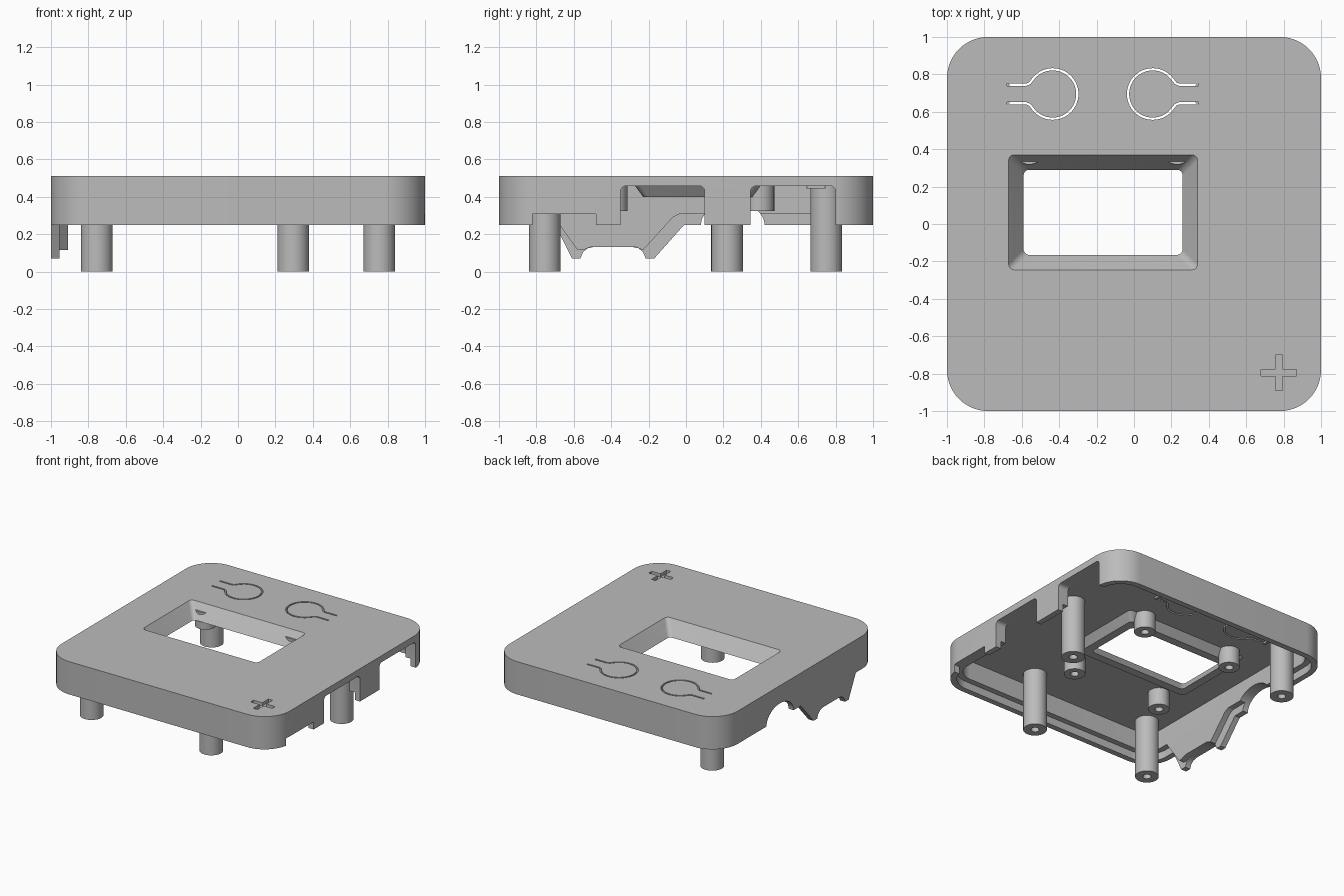
import bpy, bmesh
from math import sin, cos, pi, radians
from mathutils import Vector

if "Cube" in bpy.data.objects:
    bpy.data.objects.remove(bpy.data.objects["Cube"])

grey = bpy.data.materials.new("plain grey plastic")
grey.use_nodes = True
grey.diffuse_color = (0.5, 0.5, 0.5, 1)
grey.node_tree.nodes["Principled BSDF"].inputs["Base Color"].default_value = (0.5, 0.5, 0.5, 1)


def rounded(x0, x1, y0, y1, r, n=8):
    """Outline of a rectangle with rounded corners."""
    corners = [(x1 - r, y1 - r), (x0 + r, y1 - r), (x0 + r, y0 + r), (x1 - r, y0 + r)]
    return [(cx + r * cos(pi / 2 * (q + i / n)), cy + r * sin(pi / 2 * (q + i / n)))
            for q, (cx, cy) in enumerate(corners) for i in range(n + 1)]


def circle(cx, cy, rx, rz, n=40):
    return [(cx + rx * cos(2 * pi * i / n), cy + rz * sin(2 * pi * i / n)) for i in range(n)]


def loft(name, low, high, lo, hi, axis="Z"):
    """Solid between two matching outlines, along z or along x."""
    bm = bmesh.new()
    put = (lambda p, h: (p[0], p[1], h)) if axis == "Z" else (lambda p, h: (h, p[0], p[1]))
    a = [bm.verts.new(put(p, lo)) for p in low]
    b = [bm.verts.new(put(p, hi)) for p in high]
    n = len(a)
    bm.faces.new(a[::-1])
    bm.faces.new(b)
    for i in range(n):
        bm.faces.new((a[i], a[(i + 1) % n], b[(i + 1) % n], b[i]))
    bmesh.ops.recalc_face_normals(bm, faces=bm.faces)
    mesh = bpy.data.meshes.new(name)
    bm.to_mesh(mesh)
    bm.free()
    mesh.materials.append(grey)
    ob = bpy.data.objects.new(name, mesh)
    bpy.context.collection.objects.link(ob)
    return ob


def prism(name, outline, lo, hi, axis="Z"):
    return loft(name, outline, outline, lo, hi, axis)


def activate(ob):
    bpy.ops.object.select_all(action="DESELECT")
    ob.select_set(True)
    bpy.context.view_layer.objects.active = ob


def cut(target, cutter, keep=False):
    activate(target)
    mod = target.modifiers.new("cut", "BOOLEAN")
    mod.operation, mod.solver, mod.object = "DIFFERENCE", "EXACT", cutter
    bpy.ops.object.modifier_apply(modifier=mod.name)
    if not keep:
        bpy.data.objects.remove(cutter)


parts = []

# Lid shell: hollow from below, with a thinner lip along the bottom rim
shell = prism("lid_shell", rounded(-1, 1, -1, 1, 0.22, 14), 0.25, 0.51)
cut(shell, prism("cavity", rounded(-0.91, 0.91, -0.91, 0.91, 0.13, 14), 0.1, 0.46))
cut(shell, prism("lip", rounded(-0.955, 0.955, -0.955, 0.955, 0.175, 14), 0.1, 0.31))
parts.append(shell)

# Connector notches in the +x wall
for y0, y1, top in ((-0.35, 0.10, 0.458), (0.345, 0.80, 0.458), (-0.82, -0.48, 0.309)):
    r = 0.03 if top > 0.4 else 0.004
    cut(shell, prism("notch", rounded(y0, y1, 0.1, top, r), 0.86, 1.1, "X"))

# Cable arch in the -x wall
cut(shell, prism("arch", circle(0.25, 0.25, 0.17, 0.12), -1.1, -0.86, "X"))


# Window with sloping sides and a matching frame underneath
def window(z, grow):
    d = grow + (z - 0.40) / 0.11 * 0.08
    return rounded(-0.59 - d, 0.26 + d, -0.165 - d, 0.29 + d, 0.03)


opening = loft("opening", window(0.36, 0), window(0.55, 0), 0.36, 0.55)
frame = loft("window_frame", window(0.40, 0.065), window(0.465, 0.065), 0.40, 0.465)
cut(shell, opening, keep=True)
cut(frame, opening)
parts.append(frame)


# Flexible push buttons: keyhole slits through the plate
def ribbon(path, w):
    left, right = [], []
    for i, p in enumerate(path):
        d = (path[min(i + 1, len(path) - 1)] - path[max(i - 1, 0)]).normalized()
        side = Vector((-d.y, d.x)) * w / 2
        left.append(p + side)
        right.append(p - side)
    return left + right[::-1]


for cx, s, label in ((-0.435, 1, "right"), (0.10, -1, "left")):
    arm = [Vector((-0.245, 0.05)), Vector((-0.14, 0.05)), Vector((-0.122, 0.058))]
    ring = [Vector((0.132 * cos(radians(a)), 0.132 * sin(radians(a)))) for a in range(140, -141, -7)]
    path = arm + ring + [Vector((p.x, -p.y)) for p in arm[::-1]]
    path = [Vector((cx + s * p.x, 0.695 + p.y)) for p in path]
    cut(shell, prism("slit", ribbon(path, 0.012), 0.4, 0.6))
    hx = cx - s * 0.24
    parts.append(prism(label + "_button_hinge", rounded(hx - 0.01, hx + 0.01, 0.645, 0.745, 0.002, 1),
                       0.445, 0.462))

# Engraved plus mark
px, py, a, b = 0.775, -0.795, 0.095, 0.018
quarter = [(a, -b), (a, b), (b, b)]
plus = []
for q in range(4):
    for x, y in quarter:
        for _ in range(q):
            x, y = -y, x
        plus.append((px + x, py + y))
cut(shell, prism("plus_mark", plus, 0.485, 0.6))

# Hanging tab on the -x wall: outer skin and thicker inner layer
bowl = [(-0.565, 0.07), (-0.55, 0.105), (-0.525, 0.125), (-0.49, 0.132)]
outer = [(-0.72, 0.25), (-0.70, 0.25), (-0.61, 0.07)] + bowl
outer += [(-0.78 - y, z) for y, z in bowl[::-1]] + [(-0.17, 0.07), (-0.01, 0.25)]
parts.append(prism("tab_outer_skin", outer, -1, -0.955, "X"))
inner = [(-0.72, 0.31), (-0.58, 0.115), (-0.55, 0.115), (-0.51, 0.132),
         (-0.27, 0.132), (-0.23, 0.115), (-0.07, 0.29), (-0.03, 0.31)]
parts.append(prism("tab_inner_layer", inner, -0.956, -0.91, "X"))


# Screw posts with bores
def post(name, x, y, r, bottom):
    ob = prism(name, circle(x, y, r, r, 32), bottom, 0.46)
    cut(ob, prism("bore", circle(x, y, 0.03, 0.03, 20), bottom - 0.1, 0.43))
    parts.append(ob)


for i, (x, y) in enumerate(((-0.755, -0.755), (0.295, -0.755), (0.755, 0.22), (-0.755, 0.75))):
    post("long_post_%d" % (i + 1), x, y, 0.085, 0.0)
for x, side in ((-0.56, "right"), (0.23, "left")):
    for y, end in ((-0.39, "front"), (0.395, "back")):
        post("display_post_%s_%s" % (end, side), x, y, 0.077, 0.325)

for ob in parts:
    activate(ob)
    bpy.ops.object.shade_smooth_by_angle(angle=radians(30))
